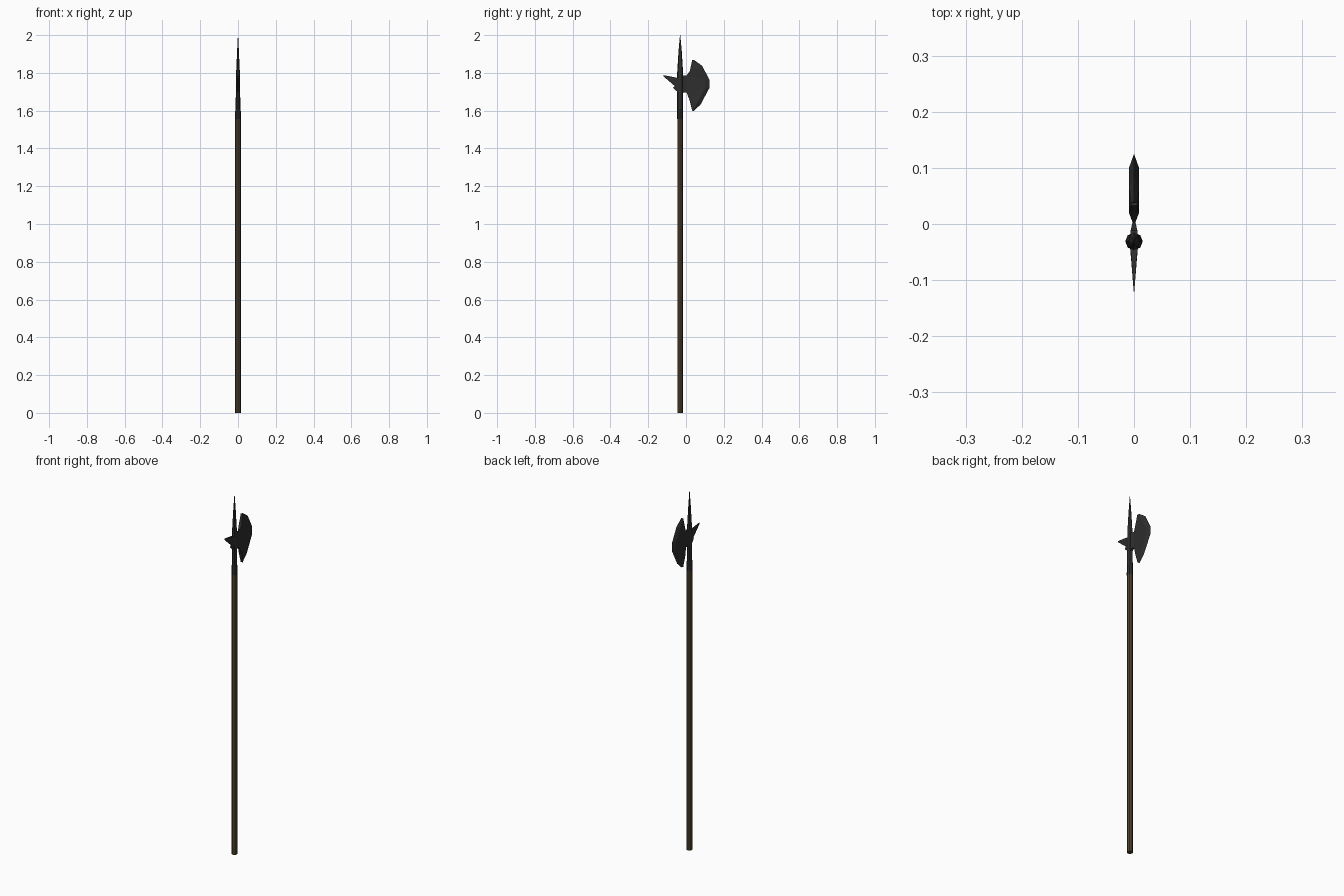
import bpy
import bmesh
from math import cos, sin, pi

if "Cube" in bpy.data.objects:
    bpy.data.objects.remove(bpy.data.objects["Cube"])

def material(name, color):
    m = bpy.data.materials.new(name)
    m.diffuse_color = (*color, 1)
    m.use_nodes = True
    m.node_tree.nodes["Principled BSDF"].inputs["Base Color"].default_value = m.diffuse_color
    return m

STEEL = material("dark_steel", (0.027, 0.027, 0.027))
WOOD = material("dark_wood", (0.075, 0.054, 0.028))
POLE_Y = -0.031

def add_mesh(name, verts, faces, mat):
    me = bpy.data.meshes.new(name)
    me.from_pydata(verts, [], faces)
    me.materials.append(mat)
    # weld the sharp edges, where both sides meet on x = 0
    bm = bmesh.new()
    bm.from_mesh(me)
    bmesh.ops.remove_doubles(bm, verts=bm.verts, dist=1e-5)
    bmesh.ops.recalc_face_normals(bm, faces=bm.faces)
    bm.to_mesh(me)
    bm.free()
    ob = bpy.data.objects.new(name, me)
    bpy.context.collection.objects.link(ob)
    return ob

def loft(name, sections, mat, n=8):
    """Stack of (z, half width x, half width y) rings around the pole axis."""
    verts = [(rx * cos(2 * pi * i / n), POLE_Y + ry * sin(2 * pi * i / n), z)
             for z, rx, ry in sections for i in range(n)]
    faces = [(r * n + i, r * n + (i + 1) % n, (r + 1) * n + (i + 1) % n, (r + 1) * n + i)
             for r in range(len(sections) - 1) for i in range(n)]
    last = (len(sections) - 1) * n
    faces += [tuple(reversed(range(n))), tuple(range(last, last + n))]
    return add_mesh(name, verts, faces, mat)

def plate(name, rows, mat):
    """Closed plate: rows of (y, z, half thickness), mirrored in x."""
    m, k = len(rows), len(rows[0])
    verts = [(s * t, y, z) for s in (1, -1) for row in rows for y, z, t in row]
    faces = []
    for r in range(m - 1):
        for c in range(k - 1):
            q = (r * k + c, (r + 1) * k + c, (r + 1) * k + c + 1, r * k + c + 1)
            faces += [q, tuple(m * k + i for i in reversed(q))]
    rim = (list(range(k)) + [r * k + k - 1 for r in range(1, m)]
           + [(m - 1) * k + c for c in range(k - 2, -1, -1)]
           + [r * k for r in range(m - 2, 0, -1)])
    for a, b in zip(rim, rim[1:] + rim[:1]):
        faces.append((a, b, b + m * k, a + m * k))
    return add_mesh(name, verts, faces, mat)

# wooden pole
loft("pole", [(0, .0152, .0152), (1.56, .0152, .0152)], WOOD)

# steel socket running into the flattened top spike
loft("socket_and_spike", [(1.557, .0157, .0157), (1.6, .0145, .0155), (1.61, .0128, .0155),
                          (1.8, .010, .0157), (1.91, .005, .009), (2.0, .0005, .001)], STEEL)

# axe blade: back line, bevel line, cutting edge
plate("axe_blade", [
    [(.033, 1.869, .006), (.037, 1.867, .005), (.04, 1.870, 0)],
    [(.020, 1.81, .009), (.066, 1.825, .009), (.085, 1.838, 0)],
    [(.003, 1.785, .0025), (.100, 1.765, .009), (.125, 1.762, 0)],
    [(.003, 1.697, .0025), (.100, 1.718, .009), (.125, 1.722, 0)],
    [(.020, 1.652, .009), (.062, 1.645, .009), (.077, 1.632, 0)],
    [(.033, 1.599, .006), (.036, 1.600, .005), (.039, 1.597, 0)]], STEEL)

# neck joining blade and socket
plate("blade_neck", [
    [(-.03, 1.80, .008), (-.012, 1.785, .006), (.004, 1.785, .0025)],
    [(-.03, 1.68, .008), (-.012, 1.695, .006), (.004, 1.697, .0025)]], STEEL)

# back spike and the small barb under it
plate("back_spike", [
    [(-.03, 1.769, .008), (-.06, 1.777, .005), (-.12, 1.788, .0006)],
    [(-.03, 1.71, .008), (-.065, 1.735, .005), (-.119, 1.781, .0006)]], STEEL)
plate("back_barb", [
    [(-.03, 1.74, .007), (-.052, 1.735, .004), (-.068, 1.723, .0006)],
    [(-.03, 1.69, .007), (-.052, 1.705, .004), (-.067, 1.718, .0006)]], STEEL)
